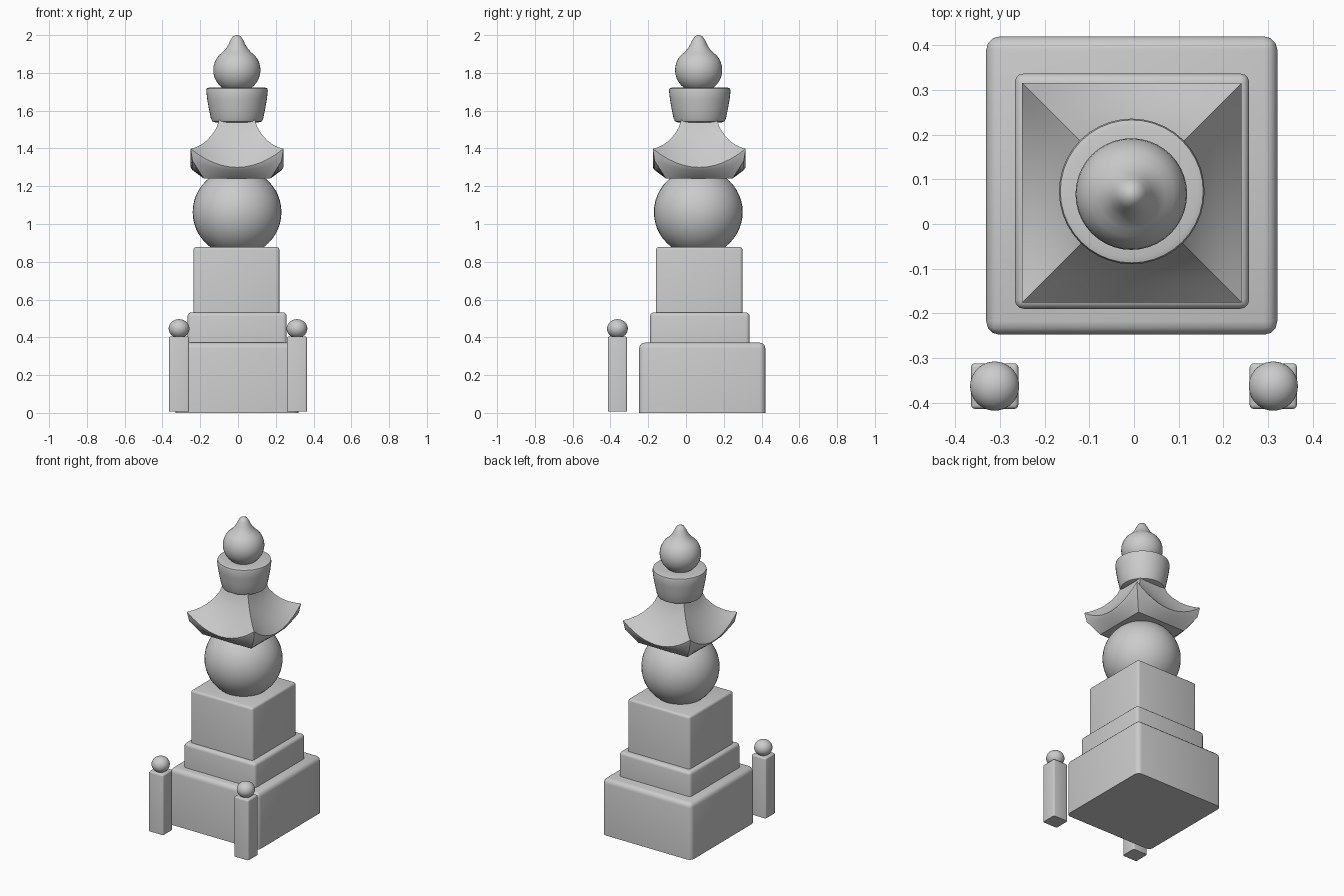
import bpy, bmesh, math

if "Cube" in bpy.data.objects:
    bpy.data.objects.remove(bpy.data.objects["Cube"])

CX, CY = -0.005, 0.07  # tower axis


def finish(obj, angle=40):
    bpy.ops.object.select_all(action='DESELECT')
    obj.select_set(True)
    bpy.context.view_layer.objects.active = obj
    bpy.ops.object.shade_smooth_by_angle(angle=math.radians(angle))
    return obj


def mesh_object(name, bm):
    bmesh.ops.recalc_face_normals(bm, faces=bm.faces)
    mesh = bpy.data.meshes.new(name)
    bm.to_mesh(mesh)
    bm.free()
    obj = bpy.data.objects.new(name, mesh)
    bpy.context.collection.objects.link(obj)
    return obj


def block(name, x0, x1, y0, y1, z0, z1, bevel, foot=0.006):
    """Stone block: rounded top and upright edges, crisp foot."""
    bm = bmesh.new()
    bmesh.ops.create_cube(bm, size=1)
    for v in bm.verts:
        v.co.x = x0 + (v.co.x + 0.5) * (x1 - x0)
        v.co.y = y0 + (v.co.y + 0.5) * (y1 - y0)
        v.co.z = z0 + (v.co.z + 0.5) * (z1 - z0)
    edges = [e for e in bm.edges if max(v.co.z for v in e.verts) > z1 - 1e-4]
    bmesh.ops.bevel(bm, geom=edges, offset=bevel, segments=3, profile=0.5,
                    affect='EDGES')
    return finish(mesh_object(name, bm))


def lathe(name, profile, x, y, sides=40):
    """Spin (radius, z) points about a vertical axis."""
    bm = bmesh.new()
    rings = []
    for r, z in profile:
        rings.append([bm.verts.new((x + r * math.cos(a), y + r * math.sin(a), z))
                      for a in (2 * math.pi * i / sides for i in range(sides))])
    for a, b in zip(rings, rings[1:]):
        for i in range(sides):
            j = (i + 1) % sides
            bm.faces.new((a[i], a[j], b[j], b[i]))
    bm.faces.new(rings[0])
    bm.faces.new(rings[-1])
    return finish(mesh_object(name, bm))


def ball(name, x, y, z, r, rz):
    bpy.ops.mesh.primitive_uv_sphere_add(segments=40, ring_count=24, radius=1,
                                         location=(x, y, z))
    obj = bpy.context.object
    obj.name = name
    obj.scale = (r, r, rz)
    return finish(obj, 60)


def roof(name, rings, n=12):
    """Square rings (half width, mid height, corner lift) swept into a roof."""
    bm = bmesh.new()
    loops = []
    for h, z, lift in rings:
        loop = []
        for side in range(4):
            c, s = math.cos(side * math.pi / 2), math.sin(side * math.pi / 2)
            for i in range(n):
                t = -1 + 2 * i / n
                px, py = h * t, -h
                loop.append(bm.verts.new((CX + px * c - py * s, CY + px * s + py * c,
                                          z + lift * t * t)))
        loops.append(loop)
    count = 4 * n
    for a, b in zip(loops, loops[1:]):
        for i in range(count):
            j = (i + 1) % count
            bm.faces.new((a[i], a[j], b[j], b[i]))
    bm.faces.new(loops[0])
    bm.faces.new(loops[-1])
    return finish(mesh_object(name, bm), 30)


# Stepped plinth
block("base_block", -0.331, 0.321, -0.248, 0.420, 0.0, 0.372, 0.03)
block("middle_step", -0.267, 0.258, -0.190, 0.337, 0.36, 0.532, 0.02)
block("upper_block", -0.236, 0.219, -0.160, 0.299, 0.52, 0.878, 0.015)

# Round body
ball("round_body", CX, CY - 0.005, 1.063, 0.235, 0.232)

# Flared roof with upturned corners
roof("flared_roof", [
    (0.178, 1.242, 0.0), (0.236, 1.285, 0.05), (0.246, 1.30, 0.098),
    (0.218, 1.333, 0.073), (0.19, 1.367, 0.053), (0.16, 1.408, 0.034),
    (0.13, 1.458, 0.018), (0.108, 1.505, 0.006), (0.095, 1.55, 0.0)])

# Bowl
lathe("bowl", [(0.115, 1.538), (0.131, 1.543), (0.139, 1.56), (0.149, 1.61),
               (0.158, 1.66), (0.163, 1.705), (0.160, 1.718), (0.148, 1.722),
               (0.08, 1.718)], CX, CY + 0.003)

# Jewel finial: sphere profile blended into a pointed tip
jewel = [(0.125 * math.cos(a), 1.815 + 0.12 * math.sin(a))
         for a in (math.radians(d) for d in range(-80, 41, 10))]
jewel += [(0.077, 1.908), (0.058, 1.928), (0.045, 1.95), (0.033, 1.975),
          (0.021, 1.993), (0.006, 2.0)]
lathe("jewel_finial", jewel, CX - 0.001, CY - 0.003)

# Front posts with ball caps
for side, label in ((-1, "left"), (1, "right")):
    x, y = side * 0.312, -0.363
    block(f"{label}_post", x - 0.053, x + 0.053, y - 0.051, y + 0.051,
          0.008, 0.404, 0.009)
    ball(f"{label}_post_ball", x, y, 0.446, 0.055, 0.05)
